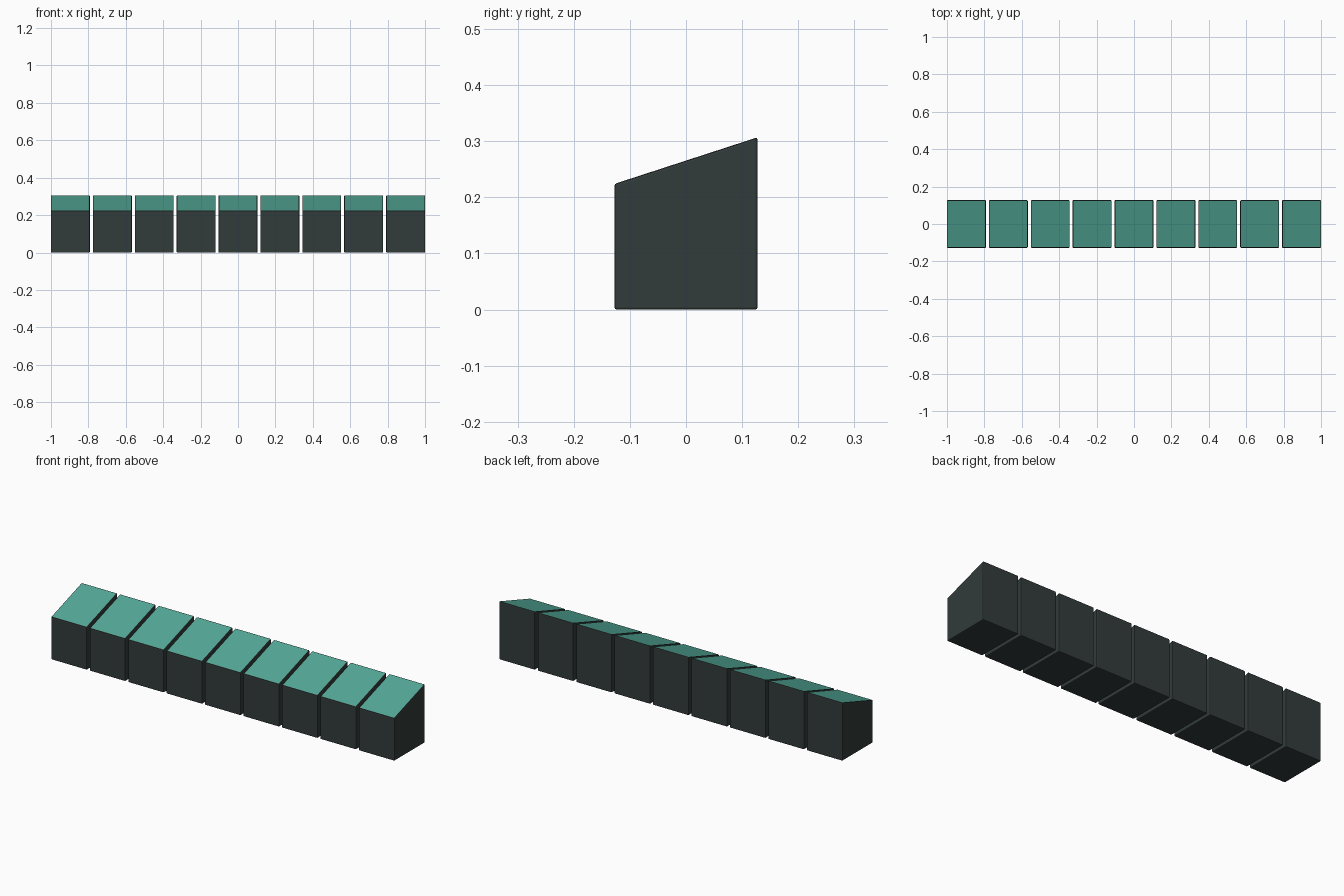
import bpy, bmesh
from mathutils import Vector

cube = bpy.data.objects.get("Cube")
if cube:
    bpy.data.objects.remove(cube, do_unlink=True)


def material(name, color):
    mat = bpy.data.materials.new(name)
    mat.use_nodes = True
    mat.diffuse_color = color
    bsdf = mat.node_tree.nodes["Principled BSDF"]
    bsdf.inputs["Base Color"].default_value = color
    bsdf.inputs["Roughness"].default_value = 0.7
    return mat


charcoal = material("charcoal", (0.032, 0.045, 0.043, 1))
teal = material("teal", (0.085, 0.39, 0.31, 1))

COUNT = 9
WIDTH = 0.208
PITCH = (2 - WIDTH) / (COUNT - 1)
HALF_DEPTH = 0.1275
FRONT_TOP, BACK_TOP = 0.224, 0.307

# One wedge-topped block with softened edges, shared by the whole row
bm = bmesh.new()
profile = [(-HALF_DEPTH, 0), (HALF_DEPTH, 0), (HALF_DEPTH, BACK_TOP), (-HALF_DEPTH, FRONT_TOP)]
side = bm.faces.new([bm.verts.new((-WIDTH / 2, y, z)) for y, z in profile])
extruded = bmesh.ops.extrude_face_region(bm, geom=[side])["geom"]
bmesh.ops.translate(bm, vec=(WIDTH, 0, 0),
                    verts=[v for v in extruded if isinstance(v, bmesh.types.BMVert)])
bmesh.ops.recalc_face_normals(bm, faces=bm.faces)
bmesh.ops.bevel(bm, geom=bm.edges[:], offset=0.004, segments=2, profile=0.5, affect="EDGES")
bmesh.ops.recalc_face_normals(bm, faces=bm.faces)

# Teal sloping top, charcoal everywhere else
slope = Vector((0, FRONT_TOP - BACK_TOP, 2 * HALF_DEPTH)).normalized()
for face in bm.faces:
    face.material_index = int(face.normal.dot(slope) > 0.99)

mesh = bpy.data.meshes.new("sloped_block")
bm.to_mesh(mesh)
bm.free()
mesh.materials.append(charcoal)
mesh.materials.append(teal)

# Row of blocks with narrow gaps
for i in range(COUNT):
    block = bpy.data.objects.new(f"block_{i + 1}", mesh)
    block.location.x = (i - (COUNT - 1) / 2) * PITCH
    bpy.context.collection.objects.link(block)
